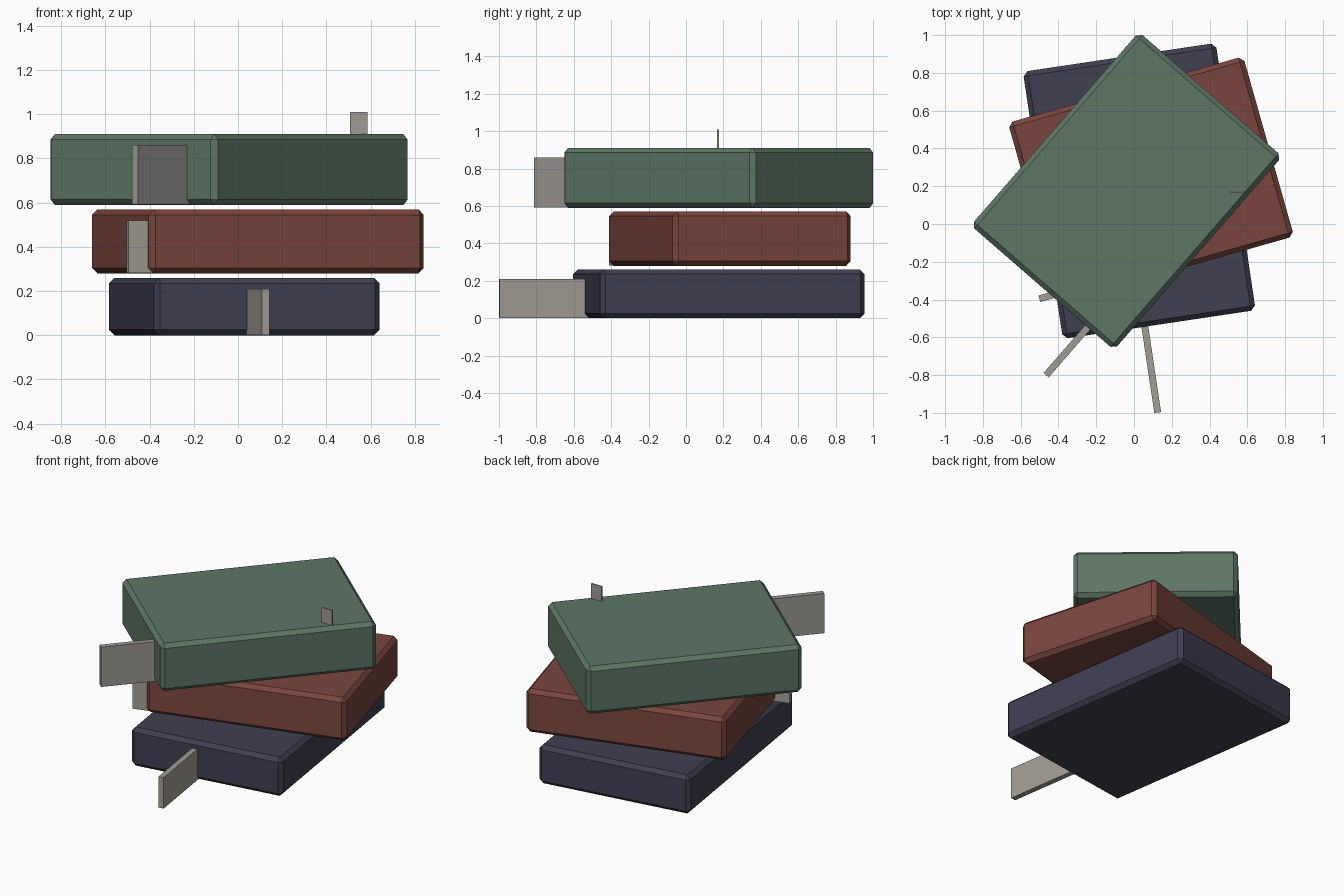
import bpy
from math import radians, cos, sin

cube = bpy.data.objects.get("Cube")
if cube:
    bpy.data.objects.remove(cube, do_unlink=True)


def material(name, rgb):
    m = bpy.data.materials.new(name)
    m.use_nodes = True
    m.diffuse_color = (*rgb, 1)
    m.node_tree.nodes["Principled BSDF"].inputs["Base Color"].default_value = (*rgb, 1)
    return m


def box(name, centre, size, turn, mat, bevel=0.0):
    """Box turned about z by degrees, optionally with chamfered edges."""
    bpy.ops.mesh.primitive_cube_add(size=1, location=centre)
    ob = bpy.context.object
    ob.name = name
    ob.scale = size
    bpy.ops.object.transform_apply(location=False, rotation=False, scale=True)
    ob.rotation_euler.z = radians(turn)
    ob.data.materials.append(mat)
    if bevel:
        mod = ob.modifiers.new("chamfer", "BEVEL")
        mod.width = bevel
        mod.segments = 1
    return ob


def book(name, x, y, bottom, top, length, width, turn, mat, strip, strip_mat):
    """Chamfered book with a flat strip sticking out; strip is in the book's own axes."""
    box(name, (x, y, (bottom + top) / 2), (length, width, top - bottom), turn, mat, 0.025)
    sx, sy, lx, ly = strip
    a = radians(turn)
    low, high = bottom + 0.002, top - 0.05
    centre = (x + sx * cos(a) - sy * sin(a), y + sx * sin(a) + sy * cos(a), (low + high) / 2)
    box(name + "_strip", centre, (lx, ly, high - low), turn, strip_mat)


blue = material("dull navy", (0.05, 0.05, 0.085))
red = material("brick red", (0.195, 0.06, 0.047))
green = material("moss green", (0.112, 0.18, 0.13))
warm = material("warm grey", (0.36, 0.34, 0.295))
cool = material("cool grey", (0.345, 0.325, 0.305))

# Stacked books, bottom to top, each with its strip
book("bottom_book", 0.028, 0.175, 0.0, 0.26, 1.032, 1.43, 8.5, blue,
     (-0.077, -0.87, 0.036, 0.61), warm)
book("middle_book", 0.09, 0.235, 0.28, 0.57, 1.294, 0.99, 15.8, red,
     (-0.64, -0.446, 0.2, 0.036), warm)
book("top_book", -0.04, 0.175, 0.59, 0.91, 1.357, 1.005, 49, green,
     (-0.815, -0.319, 0.4, 0.036), cool)

# Small upright tab on the top book
box("top_tab", (0.547, 0.171, 0.95), (0.078, 0.01, 0.12), 0, cool)
